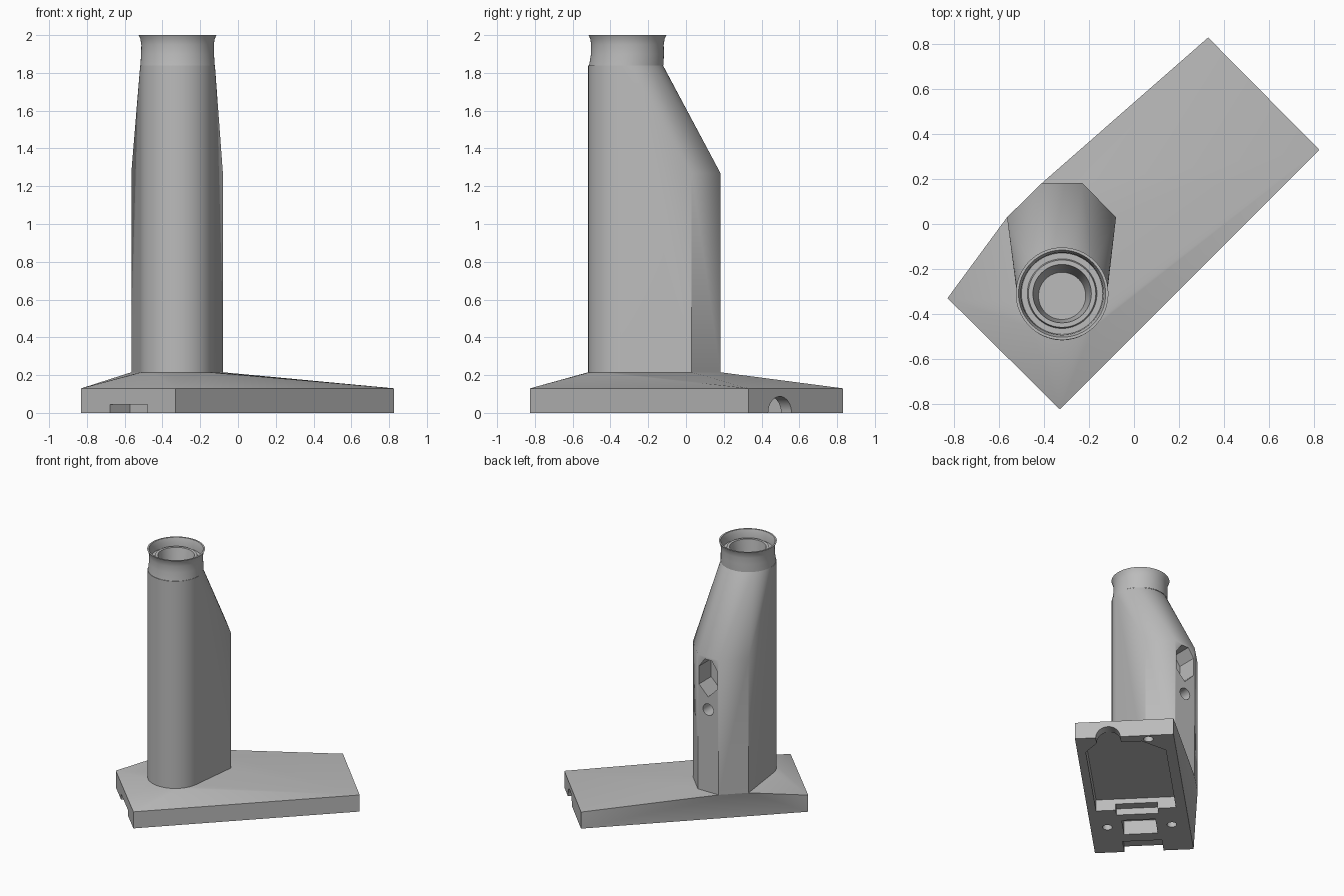
import bpy, bmesh
from math import sin, cos, tau, pi
from mathutils import Matrix, Vector

if "Cube" in bpy.data.objects:
    bpy.data.objects.remove(bpy.data.objects["Cube"])

grey = bpy.data.materials.new("light_grey")
grey.use_nodes = True
grey.diffuse_color = (0.5, 0.5, 0.5, 1)
grey.node_tree.nodes["Principled BSDF"].inputs["Base Color"].default_value = (0.5, 0.5, 0.5, 1)

DIAGONAL = Matrix.Rotation(pi / 4, 4, 'Z')   # the foot runs along the diagonal
CX, CY = -0.32, -0.32                        # tube axis


def finish(name, bm):
    bmesh.ops.recalc_face_normals(bm, faces=bm.faces)
    mesh = bpy.data.meshes.new(name)
    bm.to_mesh(mesh)
    bm.free()
    mesh.materials.append(grey)
    ob = bpy.data.objects.new(name, mesh)
    bpy.context.collection.objects.link(ob)
    return ob


def circle(x, y, r, n=48):
    return [(x + r * cos(tau * i / n), y + r * sin(tau * i / n)) for i in range(n)]


def at(points, z):
    return [(x, y, z) for x, y in points]


def hull(name, points):
    bm = bmesh.new()
    for p in points:
        bm.verts.new(p)
    res = bmesh.ops.convex_hull(bm, input=bm.verts)
    loose = {g for g in res["geom_interior"] + res["geom_unused"]
             if isinstance(g, bmesh.types.BMVert)}
    bmesh.ops.delete(bm, geom=list(loose), context='VERTS')
    bmesh.ops.dissolve_limit(bm, angle_limit=0.005, verts=bm.verts, edges=bm.edges)
    return finish(name, bm)


def prism(name, outline, start, end, matrix=Matrix()):
    bm = bmesh.new()
    face = bm.faces.new([bm.verts.new((x, y, start)) for x, y in outline])
    new = bmesh.ops.extrude_face_region(bm, geom=[face])["geom"]
    for v in new:
        if isinstance(v, bmesh.types.BMVert):
            v.co.z = end
    bm.transform(matrix)
    return finish(name, bm)


def rect(u0, u1, v0, v1):
    return [(u0, v0), (u1, v0), (u1, v1), (u0, v1)]


def cut(ob, cutter):
    mod = ob.modifiers.new("cut", 'BOOLEAN')
    mod.operation, mod.solver, mod.object = 'DIFFERENCE', 'EXACT', cutter
    bpy.context.view_layer.objects.active = ob
    bpy.ops.object.modifier_apply(modifier=mod.name)
    bpy.data.objects.remove(cutter)


def smooth(ob, degrees=30):
    bpy.ops.object.select_all(action='DESELECT')
    ob.select_set(True)
    bpy.context.view_layer.objects.active = ob
    bpy.ops.object.shade_smooth_by_angle(angle=degrees * pi / 180)


# Footprint of the column: round at the front, chamfered at the back
footprint = circle(CX, CY, 0.198) + [(-0.565, 0.03), (-0.41, 0.182), (-0.23, 0.182), (-0.08, 0.03)]

# Foot: diagonal slab rising to the column's footprint
slab = [(-0.83, -0.33), (-0.33, -0.825), (0.825, 0.33), (0.33, 0.83)]
foot = hull("foot", at(slab, 0) + at(slab, 0.13) + at(footprint, 0.215))

# Underside recesses, in the foot's own length and width
plate_pocket = [(-0.22, -0.29), (0.62, -0.29), (0.74, -0.2), (0.74, 0.12),
                (0.6, 0.28), (-0.22, 0.28)]
recesses = [
    (plate_pocket, 0.09),
    (rect(-0.29, -0.2, -0.15, 0.15), 0.05),
    (rect(-0.57, -0.37, -0.12, 0.12), 0.11),
    (rect(-0.9, -0.67, -0.14, 0.14), 0.045),
    (circle(-0.46, -0.23, 0.035, 20), 0.1),
    (circle(-0.46, 0.23, 0.035, 20), 0.1),
    (circle(0.765, 0.17, 0.035, 20), 0.1),
]
for outline, depth in recesses:
    cut(foot, prism("recess", outline, -0.1, depth, DIAGONAL))

# Cable arch through the far end of the foot
along_foot = DIAGONAL @ Matrix.Rotation(pi / 2, 4, 'Y')
cut(foot, prism("arch", circle(0, -0.115, 0.087, 32), 0.68, 0.95, along_foot))
smooth(foot)

# Column: footprint swept up, then leaning in to the round top
column = hull("column", at(footprint, 0.215) + at(footprint, 1.27)
              + at(circle(CX, CY, 0.198), 1.84))
cut(column, prism("bore", circle(CX, CY + 0.005, 0.16), 1.7, 2.1))

# Back openings: long hexagonal socket and a small round hole
to_back = Matrix.Translation((CX, 0, 0)) @ Matrix.Rotation(pi / 2, 4, 'X')
socket = [(0, 0.96), (0.08, 1.04), (0.08, 1.18), (0.03, 1.25),
          (-0.03, 1.25), (-0.08, 1.18), (-0.08, 1.04)]
cut(column, prism("socket", socket, -0.3, -0.03, to_back))
cut(column, prism("round_hole", circle(0, 0.86, 0.045, 24), -0.3, -0.03, to_back))
smooth(column)

# Neck: flared collar with a stepped cup inside
profile = [(0.197, 1.84), (0.193, 1.9), (0.192, 1.95), (0.197, 1.98), (0.206, 2.0),
           (0.194, 2.0), (0.184, 1.97), (0.181, 1.93), (0.155, 1.93), (0.15, 1.95),
           (0.13, 1.95), (0.105, 1.8)]
bm = bmesh.new()
rings = [[bm.verts.new(p) for p in at(circle(CX, CY + min(0.01, (z - 1.8) * 0.1), r, 64), z)]
         for r, z in profile]
for low, high in zip(rings, rings[1:]):
    for i in range(64):
        j = (i + 1) % 64
        bm.faces.new((low[i], low[j], high[j], high[i]))
bm.faces.new(rings[-1])
collar = finish("collar", bm)
# Open shell: make sure the outside faces outward
if collar.data.polygons[0].normal.dot(Vector((1, 0, 0))) < 0:
    collar.data.flip_normals()
smooth(collar)
